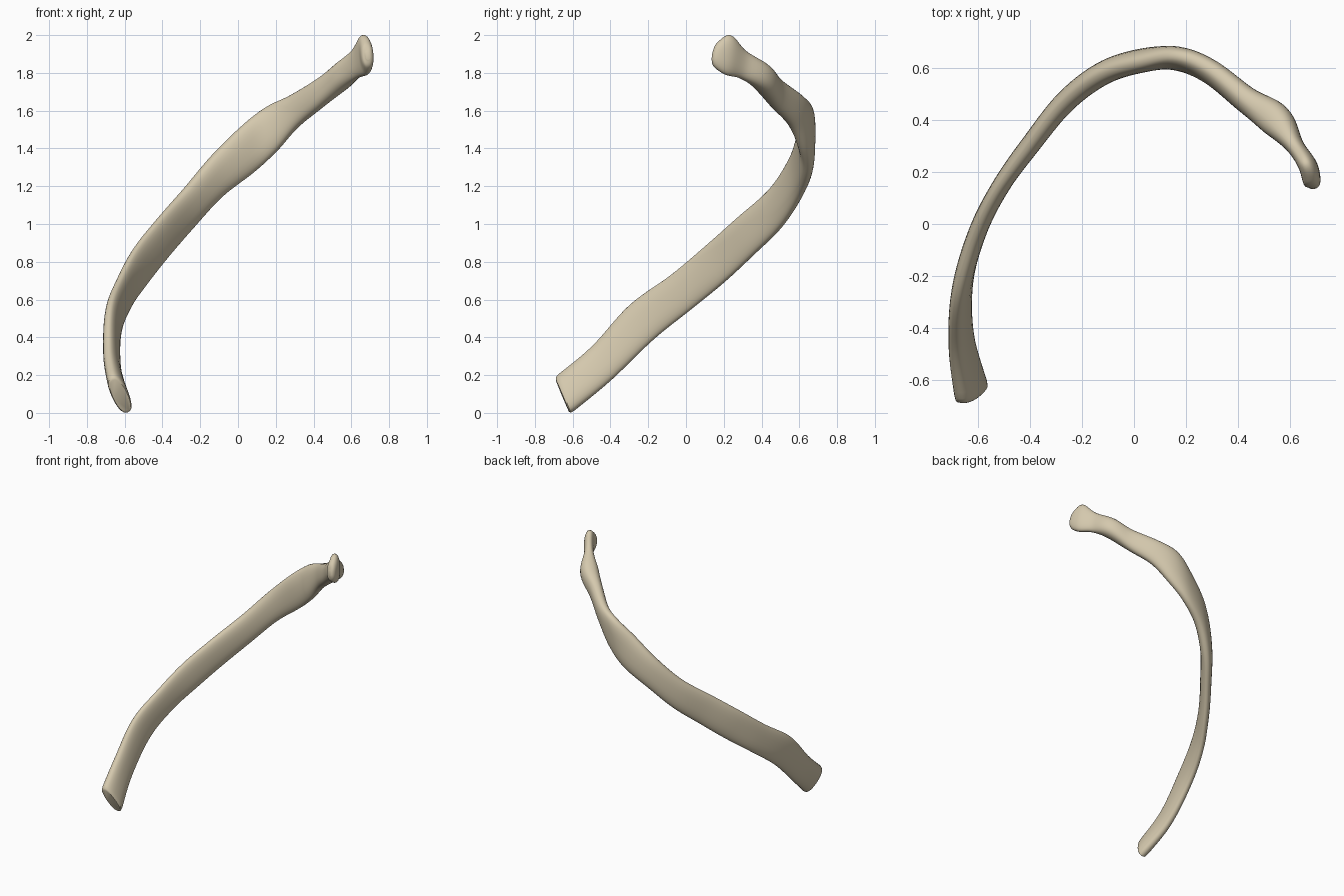
import bpy, bmesh, math
from mathutils import Vector

cube = bpy.data.objects.get("Cube")
if cube:
    bpy.data.objects.remove(cube, do_unlink=True)

# Stations along the bone: upper edge, lower edge, half thickness
STATIONS = [
    ((-.67, -.69, .19), (-.58, -.61, .0), .045),
    ((-.69, -.5, .35), (-.64, -.4, .17), .04),
    ((-.68, -.3, .57), (-.64, -.17, .39), .037),
    ((-.62, -.08, .73), (-.58, .03, .55), .035),
    ((-.54, .1, .88), (-.48, .2, .69), .035),
    ((-.42, .27, 1.03), (-.37, .35, .83), .038),
    ((-.28, .45, 1.19), (-.24, .5, .98), .042),
    ((-.13, .57, 1.37), (-.09, .6, 1.14), .045),
    ((.02, .62, 1.52), (.08, .645, 1.27), .045),
    ((.15, .65, 1.62), (.2, .62, 1.38), .045),
    ((.28, .61, 1.68), (.31, .56, 1.51), .045),
    ((.43, .49, 1.77), (.43, .47, 1.61), .05),
    ((.53, .41, 1.85), (.56, .39, 1.71), .064),
    ((.61, .31, 1.92), (.63, .29, 1.77), .035),
    ((.66, .235, 2.0), (.68, .21, 1.79), .036),
    ((.68, .165, 1.96), (.69, .15, 1.83), .032),
    ((.685, .14, 1.91), (.69, .135, 1.87), .012),
]
SIDES, STEPS = 28, 7


def spline(a, b, c, d, t):
    """Catmull-Rom blend between b and c."""
    return 0.5 * (2 * b + (c - a) * t + (2 * a - 5 * b + 4 * c - d) * t ** 2
                  + (3 * b - a - 3 * c + d) * t ** 3)


def sample(pos):
    i = min(int(pos), len(STATIONS) - 2)
    four = [STATIONS[max(0, min(j, len(STATIONS) - 1))] for j in range(i - 1, i + 3)]
    upper = spline(*[Vector(s[0]) for s in four], pos - i)
    lower = spline(*[Vector(s[1]) for s in four], pos - i)
    return (upper + lower) / 2, (upper - lower) / 2, spline(*[s[2] for s in four], pos - i)


def rounded(value):
    """Flatten an ellipse slightly into a superellipse."""
    return math.copysign(abs(value) ** 0.85, value)


def add_ring(bm, pos, scale=1.0, push=0.0):
    centre, wide, half = sample(pos)
    last = len(STATIONS) - 1
    along = (sample(min(pos + .2, last))[0] - sample(max(pos - .2, 0))[0]).normalized()
    thin = along.cross(wide).normalized() * half
    angles = [2 * math.pi * k / SIDES for k in range(SIDES)]
    return [bm.verts.new(centre + along * push + scale * (
        wide * rounded(math.cos(a)) + thin * rounded(math.sin(a)))) for a in angles]


# Loft the shaft, neck and head as one skin
bm = bmesh.new()
rings = [add_ring(bm, 0, .86, -.006), add_ring(bm, 0, .96, 0)]
rings += [add_ring(bm, k / STEPS) for k in range(1, (len(STATIONS) - 1) * STEPS + 1)]
for first, second in zip(rings, rings[1:]):
    for k in range(SIDES):
        n = (k + 1) % SIDES
        bm.faces.new((first[k], first[n], second[n], second[k]))
bm.faces.new(rings[0])
bm.faces.new(rings[-1])
bmesh.ops.recalc_face_normals(bm, faces=bm.faces)

mesh = bpy.data.meshes.new("rib_bone")
bm.to_mesh(mesh)
bm.free()
bone = bpy.data.objects.new("rib_bone", mesh)
bpy.context.collection.objects.link(bone)

# Bone colour
colour = (.66, .58, .42, 1)
mat = bpy.data.materials.new("bone_ivory")
mat.use_nodes = True
mat.diffuse_color = colour
mat.node_tree.nodes["Principled BSDF"].inputs["Base Color"].default_value = colour
mesh.materials.append(mat)

bpy.ops.object.select_all(action="DESELECT")
bone.select_set(True)
bpy.context.view_layer.objects.active = bone
bpy.ops.object.shade_smooth_by_angle(angle=math.radians(40))
